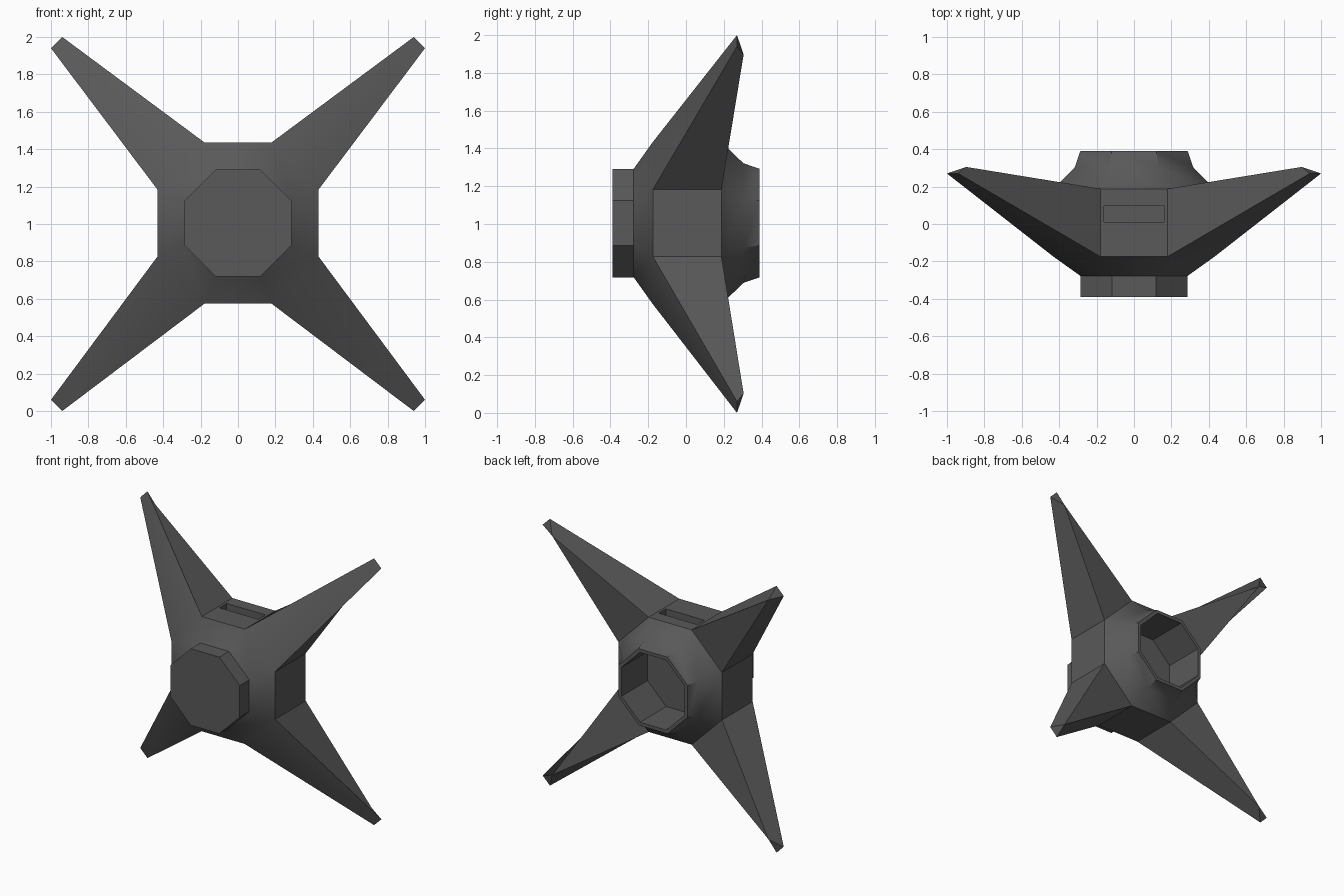
import bpy, bmesh, math

if "Cube" in bpy.data.objects:
    bpy.data.objects.remove(bpy.data.objects["Cube"])

CZ = 1.005                      # height of the hub axis
K = math.tan(math.pi / 8)       # octagon half-edge / apothem

grey = bpy.data.materials.new("dark grey")
grey.diffuse_color = (0.1, 0.1, 0.1, 1)
grey.use_nodes = True
grey.node_tree.nodes["Principled BSDF"].inputs["Base Color"].default_value = grey.diffuse_color

bm = bmesh.new()


def octagon(a, y):
    """Flat-sided octagon ring around the y axis, apothem a."""
    r = a / math.cos(math.pi / 8)
    return [bm.verts.new((r * math.cos(math.pi / 8 + i * math.pi / 4), y,
                          CZ + r * math.sin(math.pi / 8 + i * math.pi / 4)))
            for i in range(8)]


def bridge(a, b):
    n = len(a)
    for i in range(n):
        j = (i + 1) % n
        bm.faces.new((a[i], a[j], b[j], b[i]))


# front cap and front slope
cap = octagon(0.287, -0.39)
cap_base = octagon(0.287, -0.277)
front = octagon(0.43, -0.175)
bm.faces.new(cap)
bridge(cap, cap_base)
bridge(cap_base, front)

# rear collar with a hollow socket
back = octagon(0.43, 0.188)
collar = octagon(0.317, 0.303)
rim = octagon(0.287, 0.39)
socket = octagon(0.262, 0.39)
floor = octagon(0.262, 0.08)
for a, b in ((back, collar), (collar, rim), (rim, socket), (socket, floor)):
    bridge(a, b)
bm.faces.new(floor)

# eight sides: flat panels alternate with tapered arms
for i in range(8):
    j = (i + 1) % 8
    f0, f1, b0, b1 = front[i], front[j], back[i], back[j]
    if i == 1:                                   # top panel with recessed slot
        def rect(z):
            return [bm.verts.new((x, y, z)) for x, y in
                    ((0.16, 0.01), (-0.16, 0.01), (-0.16, 0.095), (0.16, 0.095))]
        lip, bed = rect(f0.co.z), rect(f0.co.z - 0.05)
        bridge([f0, f1, b1, b0], lip)
        bridge(lip, bed)
        bm.faces.new(bed)
    elif i % 2:                                  # plain panel
        bm.faces.new((f0, f1, b1, b0))
    else:                                        # arm with triangular tip
        sx = 1 if f0.co.x + f1.co.x > 0 else -1
        sz = 1 if f0.co.z + f1.co.z > 2 * CZ else -1
        wide = abs(f0.co.x) > abs(f1.co.x)
        p, q = (1.0, 0.94) if wide else (0.94, 1.0)
        t0 = bm.verts.new((sx * p, 0.27, 1 + sz * q))
        t1 = bm.verts.new((sx * q, 0.27, 1 + sz * p))
        tb = bm.verts.new((sx * 0.897, 0.305, 1 + sz * 0.897))
        bm.faces.new((f0, f1, t1, t0))           # front
        bm.faces.new((f0, t0, tb, b0))           # sides
        bm.faces.new((f1, b1, tb, t1))
        bm.faces.new((b0, tb, b1))               # back
        bm.faces.new((t0, t1, tb))               # tip

bmesh.ops.recalc_face_normals(bm, faces=bm.faces)
mesh = bpy.data.meshes.new("four_armed_hub")
bm.to_mesh(mesh)
bm.free()
mesh.materials.append(grey)
mesh.shade_smooth()
mesh.set_sharp_from_angle(angle=math.radians(32))
hub = bpy.data.objects.new("four_armed_hub", mesh)
bpy.context.collection.objects.link(hub)
